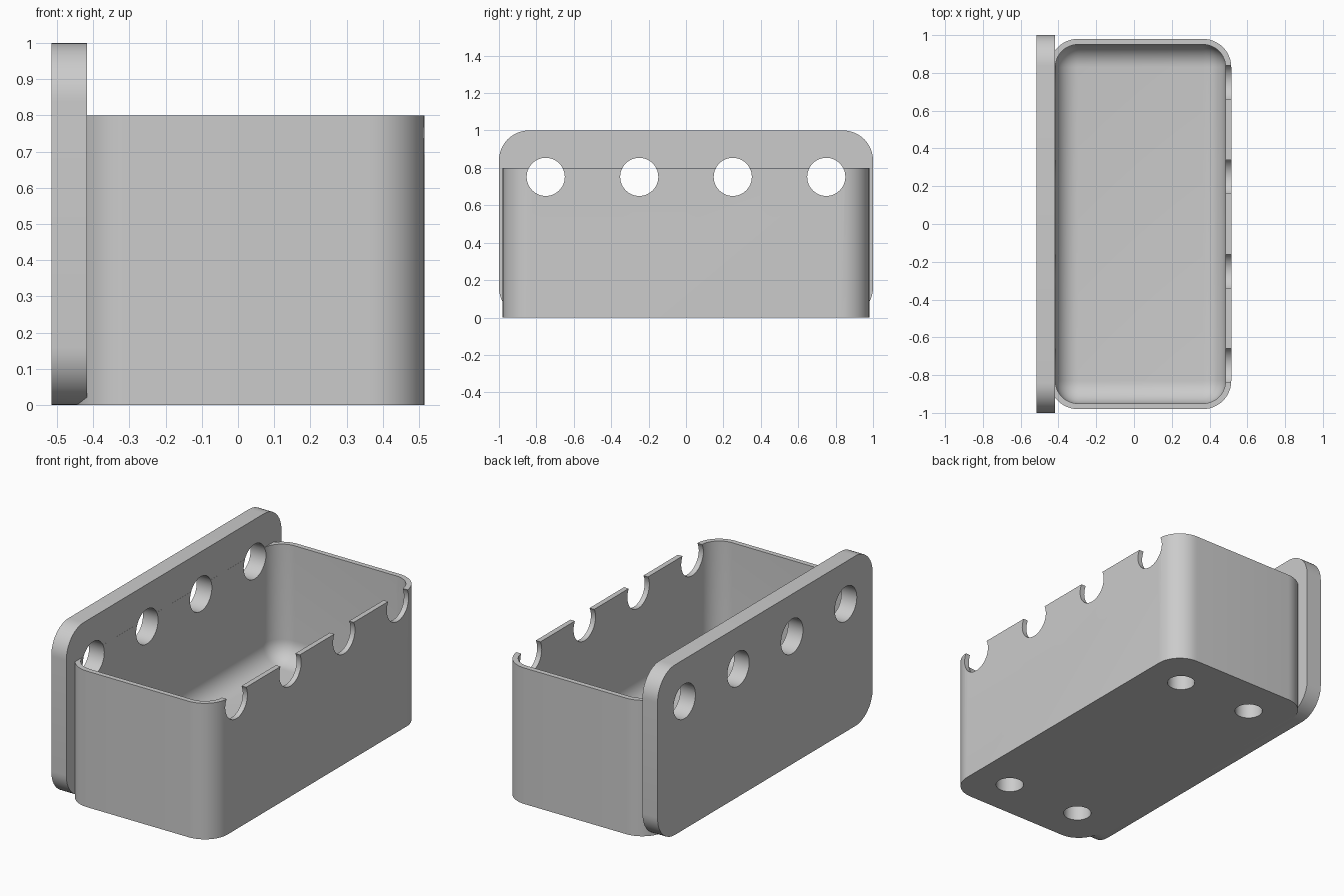
import bpy
import bmesh
from math import radians
from mathutils import Matrix, Vector

start_cube = bpy.data.objects.get("Cube")
if start_cube:
    bpy.data.objects.remove(start_cube, do_unlink=True)

grey = bpy.data.materials.new("light_grey")
grey.use_nodes = True
colour = (0.6, 0.6, 0.6, 1)
grey.diffuse_color = colour
grey.node_tree.nodes["Principled BSDF"].inputs["Base Color"].default_value = colour


def add_object(name, bm):
    bmesh.ops.recalc_face_normals(bm, faces=bm.faces)
    mesh = bpy.data.meshes.new(name)
    bm.to_mesh(mesh)
    bm.free()
    mesh.materials.append(grey)
    obj = bpy.data.objects.new(name, mesh)
    bpy.context.collection.objects.link(obj)
    return obj


def rounded_block(name, low, high, radius, axis=None):
    """Block with rounded edges: those along one axis, or all of them."""
    low, high = Vector(low), Vector(high)
    bm = bmesh.new()
    bmesh.ops.create_cube(bm, size=1)
    for v in bm.verts:
        v.co = (low + high) / 2 + v.co * (high - low)
    edges = [e for e in bm.edges if axis is None
             or abs((e.verts[0].co - e.verts[1].co)[axis]) > 0.001]
    bmesh.ops.bevel(bm, geom=edges, offset=radius, offset_type='OFFSET',
                    segments=12, profile=0.5, affect='EDGES')
    return add_object(name, bm)


def cylinder(name, centre, radius, depth, along_x=False):
    bm = bmesh.new()
    turn = Matrix.Rotation(radians(90), 4, 'Y') if along_x else Matrix()
    bmesh.ops.create_cone(bm, cap_ends=True, segments=48, radius1=radius,
                          radius2=radius, depth=depth,
                          matrix=Matrix.Translation(centre) @ turn)
    return add_object(name, bm)


def combine(target, tool, operation):
    mod = target.modifiers.new(operation, 'BOOLEAN')
    mod.operation, mod.object, mod.solver = operation, tool, 'EXACT'
    bpy.context.view_layer.objects.active = target
    bpy.ops.object.modifier_apply(modifier=mod.name)
    bpy.data.objects.remove(tool, do_unlink=True)


# Solid tray body and the tall mounting plate on its right side
tray = rounded_block("tray_with_mounting_plate", (-0.447, -0.98, 0),
                     (0.515, 0.98, 0.8), 0.15, axis=2)
plate = rounded_block("plate", (-0.515, -1, 0), (-0.417, 1, 1), 0.16, axis=0)
combine(tray, plate, 'UNION')

# Hollow with rounded floor edges
hollow = rounded_block("hollow", (-0.4165, -0.95, 0.12), (0.485, 0.95, 1.4), 0.12)
combine(tray, hollow, 'DIFFERENCE')

# Row of holes through the plate, which also notch the opposite rim
for y in (-0.75, -0.25, 0.25, 0.75):
    combine(tray, cylinder("hole", (0, y, 0.752), 0.102, 2, along_x=True), 'DIFFERENCE')

# Four blind holes under the floor
for x in (-0.21, 0.28):
    for y in (-0.74, 0.74):
        combine(tray, cylinder("foot_hole", (x, y, 0), 0.076, 0.2), 'DIFFERENCE')

# Smooth rounded surfaces, sharp rims
bpy.ops.object.select_all(action='DESELECT')
tray.select_set(True)
bpy.context.view_layer.objects.active = tray
bpy.ops.object.shade_smooth_by_angle(angle=radians(30))
